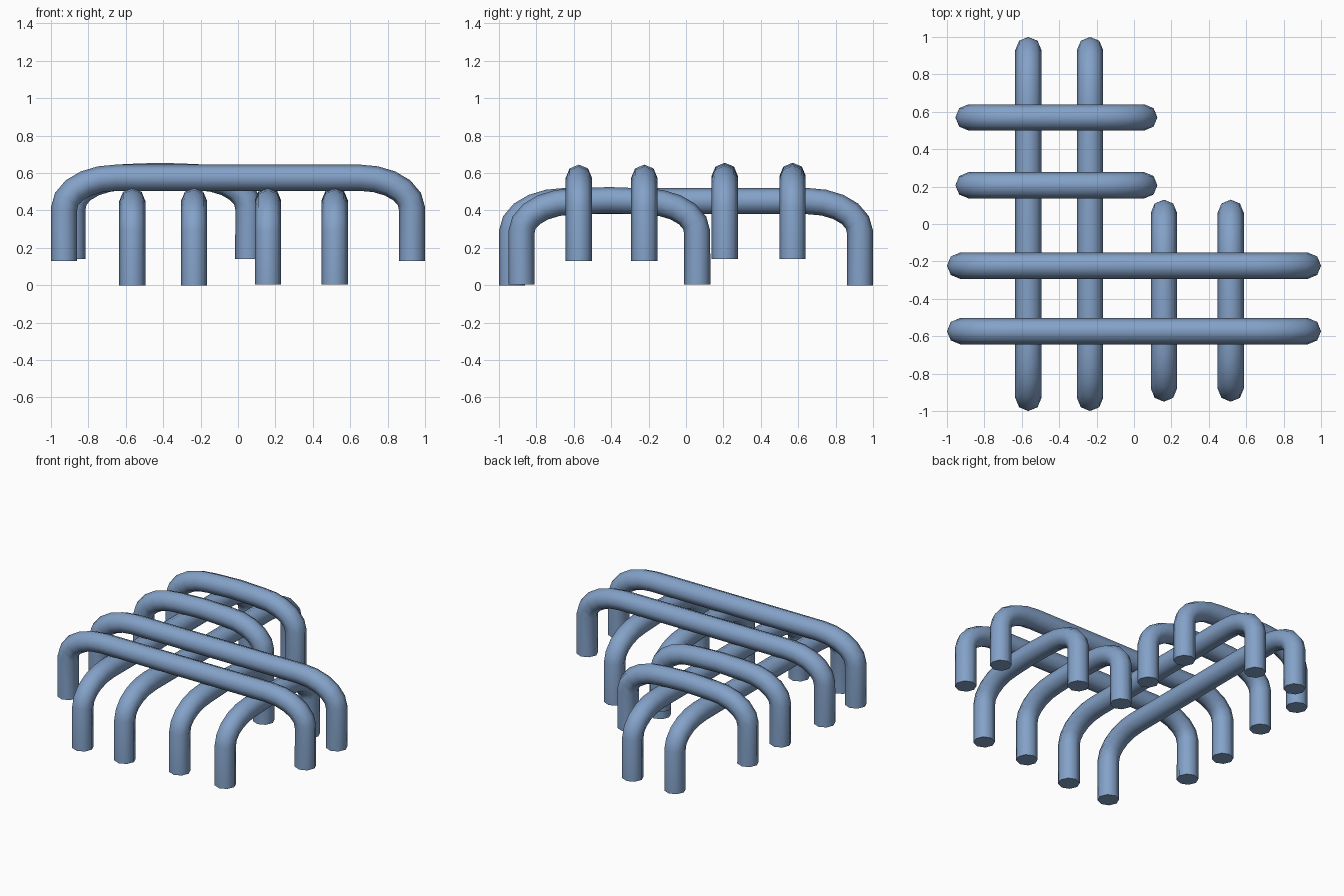
import bpy, bmesh, math
from mathutils import Vector

if "Cube" in bpy.data.objects:
    bpy.data.objects.remove(bpy.data.objects["Cube"])

R = 0.07      # tube radius
SIDES = 8
STEPS = 5     # segments per bend

steel = bpy.data.materials.new("steel blue")
steel.diffuse_color = (0.23, 0.36, 0.58, 1)
steel.use_nodes = True
steel.node_tree.nodes["Principled BSDF"].inputs["Base Color"].default_value = steel.diffuse_color


def arch_path(a, b, z0, z1, bend, drop, rise):
    """Centre line (u, z) of an arch with two elliptical bends."""
    left = [(a, z0)]
    right = [(b, z0)]
    for i in range(STEPS + 1):
        t = math.pi / 2 * i / STEPS
        z = z1 - drop + drop * math.sin(t)
        left.append((a + bend * (1 - math.cos(t)), z))
        right.append((b - bend * (1 - math.cos(t)), z))
    mid = [((a + b) / 2, z1 + rise)] if rise else []
    return [Vector(p) for p in left + mid + right[::-1]]


def bar(name, axis, offset, a, b, z0, z1, bend=0.28, drop=0.165, rise=0.0):
    """Round tube swept along the arch, with closed ends."""
    path = arch_path(a + R, b - R, z0, z1 - R - rise, bend, drop, rise)
    bm = bmesh.new()
    rings = []
    for i, p in enumerate(path):
        d0 = (p - path[i - 1]).normalized() if i else Vector((0, 1))
        d1 = (path[i + 1] - p).normalized() if i < len(path) - 1 else Vector((0, -1))
        t = (d0 + d1).normalized()
        n = Vector((-t.y, t.x))
        ring = []
        for k in range(SIDES):
            ang = 2 * math.pi * k / SIDES
            q = p + n * R * math.cos(ang)
            s = offset + R * math.sin(ang)
            ring.append(bm.verts.new((q.x, s, q.y) if axis == "x" else (s, q.x, q.y)))
        rings.append(ring)
    for r0, r1 in zip(rings, rings[1:]):
        for k in range(SIDES):
            j = (k + 1) % SIDES
            bm.faces.new((r0[k], r0[j], r1[j], r1[k]))
    bm.faces.new(rings[0])
    bm.faces.new(rings[-1])
    bmesh.ops.recalc_face_normals(bm, faces=bm.faces)
    me = bpy.data.meshes.new(name)
    bm.to_mesh(me)
    bm.free()
    me.materials.append(steel)
    ob = bpy.data.objects.new(name, me)
    bpy.context.collection.objects.link(ob)
    bpy.context.view_layer.objects.active = ob
    ob.select_set(True)
    bpy.ops.object.shade_smooth_by_angle(angle=math.radians(50))
    ob.select_set(False)


# lower bars, running front to back
for i, x in enumerate((-0.565, -0.235)):
    bar(f"lower_long_bar_{i + 1}", "y", x, -1, 1, 0, 0.52)
for i, x in enumerate((0.16, 0.517)):
    bar(f"lower_short_bar_{i + 1}", "y", x, -0.95, 0.13, 0.005, 0.525, rise=0.007)

# upper bars, running side to side
for i, y in enumerate((-0.573, -0.223)):
    bar(f"upper_long_bar_{i + 1}", "x", y, -1, 1, 0.13, 0.645)
for i, y in enumerate((0.207, 0.57)):
    bar(f"upper_short_bar_{i + 1}", "x", y, -0.955, 0.125, 0.14, 0.655, rise=0.007)
